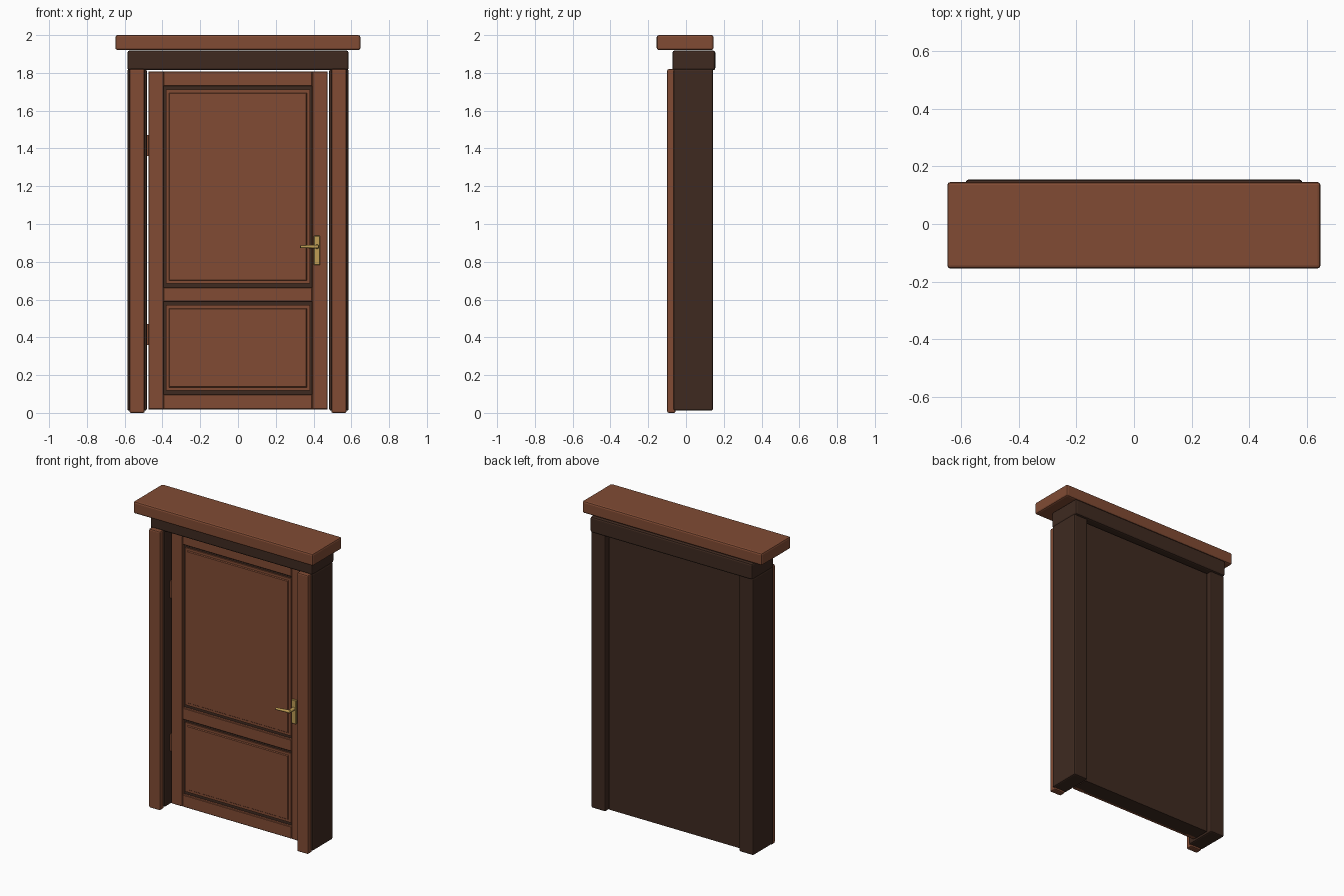
import bpy, bmesh, math
from mathutils import Vector

if "Cube" in bpy.data.objects:
    bpy.data.objects.remove(bpy.data.objects["Cube"])


def material(name, rgb):
    m = bpy.data.materials.new(name)
    m.diffuse_color = (*rgb, 1)
    m.use_nodes = True
    m.node_tree.nodes["Principled BSDF"].inputs["Base Color"].default_value = m.diffuse_color
    return m


WOOD = material("brown wood", (0.220, 0.071, 0.034))
DARK = material("dark wood", (0.049, 0.023, 0.0145))
BRASS = material("brass", (0.52, 0.34, 0.09))


def finish(name, bm, mat):
    bmesh.ops.recalc_face_normals(bm, faces=bm.faces)
    me = bpy.data.meshes.new(name)
    bm.to_mesh(me)
    bm.free()
    me.materials.append(mat)
    ob = bpy.data.objects.new(name, me)
    bpy.context.collection.objects.link(ob)
    return ob


def box(name, x, y, z, mat, bevel=0.0, segments=2):
    """Box from (min, max) pairs, with optional rounded edges."""
    bm = bmesh.new()
    bmesh.ops.create_cube(bm, size=1)
    for v in bm.verts:
        v.co = [r[0] if c < 0 else r[1] for c, r in zip(v.co, (x, y, z))]
    if bevel:
        bmesh.ops.bevel(bm, geom=bm.edges[:], offset=bevel, segments=segments,
                        profile=0.5, affect='EDGES')
    return finish(name, bm, mat)


def rod(name, a, b, r1, r2, mat, sides=12):
    """Round bar between two points."""
    a, b = Vector(a), Vector(b)
    bm = bmesh.new()
    bmesh.ops.create_cone(bm, cap_ends=True, segments=sides, radius1=r1, radius2=r2, depth=(b - a).length)
    ob = finish(name, bm, mat)
    ob.location = (a + b) / 2
    ob.rotation_euler = (b - a).to_track_quat('Z', 'Y').to_euler()
    for p in ob.data.polygons:
        p.use_smooth = len(p.vertices) == 4
    return ob


def raised_panel(name, x, z):
    """Panel with a flat border and a stepped, raised field."""
    ob = box(name, x, (0.0, 0.012), z, WOOD)
    bm = bmesh.new()
    bm.from_mesh(ob.data)
    front = min(bm.faces, key=lambda f: f.calc_center_median().y)
    bmesh.ops.inset_region(bm, faces=[front], thickness=0.023)
    bmesh.ops.inset_region(bm, faces=[front], thickness=0.006)
    for v in front.verts:
        v.co.y -= 0.006
    bm.to_mesh(ob.data)
    bm.free()


# Cornice and lintel
box("cornice", (-0.649, 0.648), (-0.155, 0.146), (1.921, 2.0), WOOD, 0.011)
box("lintel", (-0.585, 0.585), (-0.072, 0.155), (1.814, 1.918), DARK, 0.011)

# Side jambs with the narrower front casings
for s, side in ((-1, "left"), (1, "right")):
    def span(a, b):
        return tuple(sorted((s * a, s * b)))
    box(side + "_jamb", span(0.483, 0.586), (-0.066, 0.143), (0.012, 1.82), DARK, 0.009)
    box(side + "_casing", span(0.494, 0.575), (-0.1, -0.055), (0.0, 1.82), WOOD, 0.008)

# Door leaf: dark core, frame, raised panels
L, R = -0.475, 0.474
FRONT = -0.01
box("door_core", (L, R), (0.008, 0.115), (0.019, 1.807), DARK)
for name, x in (("hinge_stile", (L, -0.395)), ("lock_stile", (0.393, R))):
    box(name, x, (FRONT, 0.02), (0.019, 1.807), WOOD, 0.003, 1)
for name, z in (("bottom_rail", (0.019, 0.098)), ("middle_rail", (0.589, 0.665)), ("top_rail", (1.73, 1.807))):
    box(name, (-0.395, 0.393), (FRONT + 0.001, 0.02), z, WOOD, 0.003, 1)
raised_panel("upper_panel", (-0.382, 0.381), (0.684, 1.711))
raised_panel("lower_panel", (-0.382, 0.381), (0.118, 0.570))

# Hinges
for i, z in enumerate((0.36, 1.36)):
    rod(f"hinge_{i + 1}", (-0.48, -0.004, z), (-0.48, -0.004, z + 0.11), 0.009, 0.009, WOOD)

# Handle: plate, neck and lever
box("handle_plate", (0.401, 0.435), (-0.024, -0.008), (0.782, 0.938), BRASS, 0.003, 1)
rod("handle_neck", (0.418, -0.016, 0.88), (0.418, -0.074, 0.88), 0.012, 0.009, BRASS)
rod("handle_lever", (0.424, -0.068, 0.88), (0.33, -0.08, 0.88), 0.01, 0.007, BRASS)
